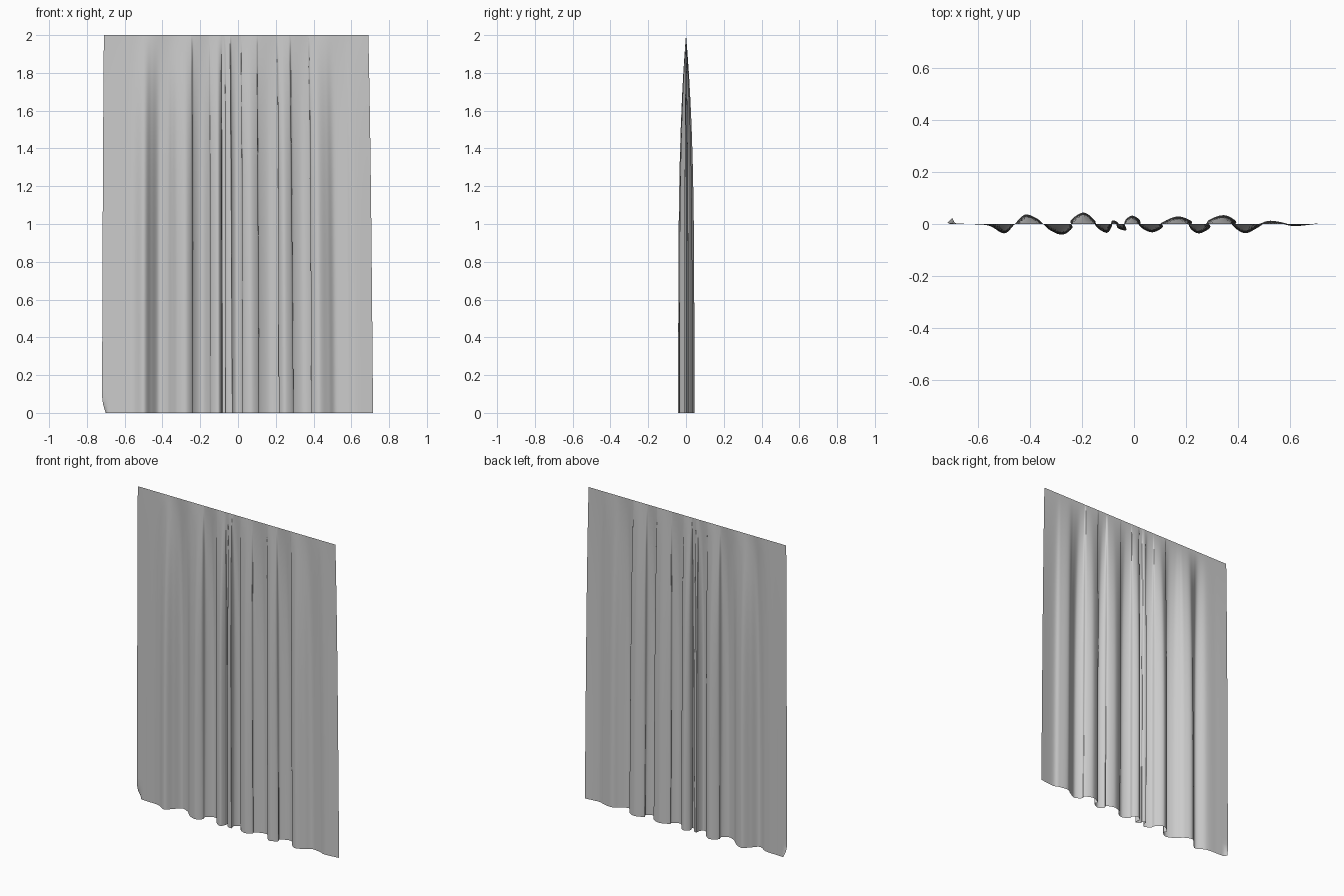
import bpy, bmesh, math
from mathutils import Vector

# Fold profile at the hem (x, y), seen from above; small back-steps make overhanging folds
PROFILE = [
    (-0.72, 0.004), (-0.64, 0.0), (-0.56, -0.006), (-0.50, -0.036), (-0.46, 0.0),
    (-0.42, 0.036), (-0.375, 0.022), (-0.35, 0.0), (-0.32, -0.026), (-0.275, -0.041),
    (-0.238, -0.015), (-0.243, 0.014), (-0.195, 0.044), (-0.152, 0.015),
    (-0.143, -0.012), (-0.105, -0.034), (-0.086, -0.01), (-0.082, 0.014),
    (-0.06, 0.004), (-0.064, -0.014), (-0.03, -0.024), (-0.036, 0.008),
    (-0.008, 0.032), (0.022, 0.015), (0.028, -0.012), (0.07, -0.032),
    (0.11, -0.013), (0.112, 0.006), (0.17, 0.029), (0.222, 0.01),
    (0.217, -0.012), (0.25, -0.036), (0.293, -0.014), (0.288, 0.012),
    (0.345, 0.034), (0.392, 0.012), (0.39, -0.01), (0.43, -0.035), (0.48, -0.012),
    (0.52, 0.012), (0.58, 0.004), (0.62, -0.008), (0.715, 0.002),
]
STEPS, ROWS, HEIGHT = 8, 60, 2.0


def smooth_curve(pts, steps):
    """Catmull-Rom interpolation through 2D points."""
    p = [Vector(q) for q in pts]
    p = [p[0]] + p + [p[-1]]
    out = []
    for i in range(1, len(p) - 2):
        a, b, c, d = p[i - 1:i + 3]
        for s in range(steps):
            t = s / steps
            out.append(0.5 * (2 * b + (c - a) * t + (2 * a - 5 * b + 4 * c - d) * t * t
                              + (3 * b - a - 3 * c + d) * t ** 3))
    return out + [p[-2]]


hem = smooth_curve(PROFILE, STEPS)
# The top edge is flat and straight, slightly narrower than the hem
top_x = [-0.71 + (x + 0.72) * 1.40 / 1.435 for x in sorted(v.x for v in hem)]

# Curtain cloth: flat heading widening into full folds towards the hem
bm = bmesh.new()
grid = []
for r in range(ROWS + 1):
    t = (r / ROWS) ** 1.3
    depth = 1 - (1 - t) ** 4
    z = HEIGHT * (1 - t)
    row = []
    for v, tx in zip(hem, top_x):
        k = depth * 0.3 + t * 0.7
        x, y = tx + (v.x - tx) * k, v.y * depth
        # Curled lower left corner
        curl = max(0, 1 - z / 0.06) * max(0, 1 - (v.x + 0.72) / 0.03)
        row.append(bm.verts.new((x + 0.02 * curl, y + 0.02 * curl, z)))
    grid.append(row)
for a, b in zip(grid, grid[1:]):
    for i in range(len(a) - 1):
        bm.faces.new((b[i], b[i + 1], a[i + 1], a[i]))
mesh = bpy.data.meshes.new("curtain")
bm.to_mesh(mesh)
bm.free()
mesh.shade_smooth()
curtain = bpy.data.objects.new("curtain", mesh)
bpy.context.collection.objects.link(curtain)
